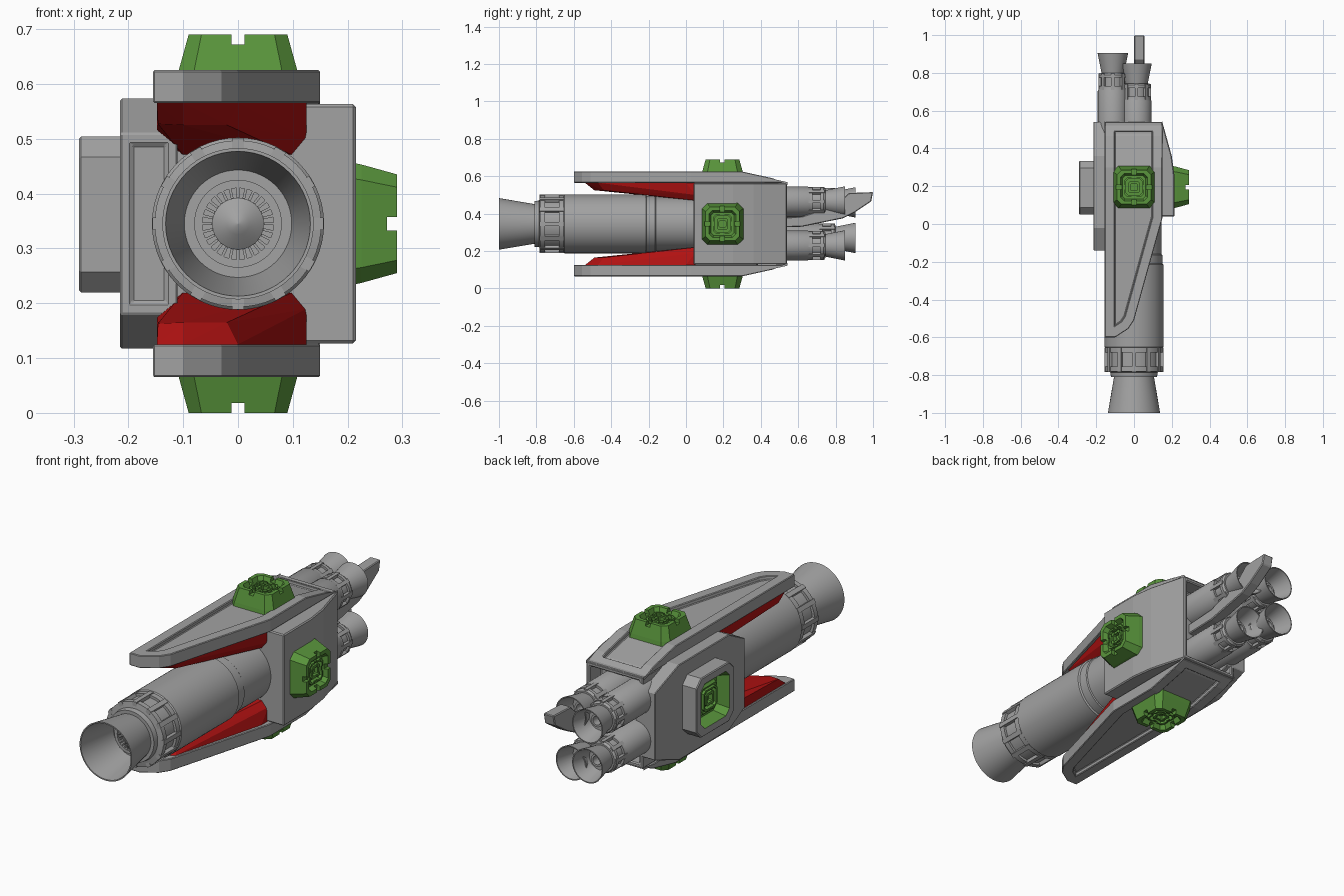
import bpy, bmesh, math
from mathutils import Matrix, Vector

if "Cube" in bpy.data.objects:
    bpy.data.objects.remove(bpy.data.objects["Cube"])

MID = 0.345      # height of the symmetry plane; parts are built around it


def material(name, rgb):
    m = bpy.data.materials.new(name)
    m.use_nodes = True
    m.diffuse_color = (*rgb, 1)
    m.node_tree.nodes["Principled BSDF"].inputs["Base Color"].default_value = (*rgb, 1)
    return m


GREY = material("hull grey", (0.36, 0.36, 0.36))
GREEN = material("connector green", (0.1, 0.3, 0.045))
RED = material("wedge red", (0.45, 0.006, 0.006))


def add_object(name, mesh, mat):
    ob = bpy.data.objects.new(name, mesh)
    bpy.context.collection.objects.link(ob)
    ob.location.z = MID
    if not mesh.materials:
        mesh.materials.append(mat)
    return ob


def finish(name, bm, mat, bevel=0, mirror=False, smooth=False):
    bmesh.ops.recalc_face_normals(bm, faces=bm.faces)
    mesh = bpy.data.meshes.new(name)
    bm.to_mesh(mesh)
    bm.free()
    if smooth:
        mesh.shade_smooth()
        mesh.set_sharp_from_angle(angle=math.radians(30))
    ob = add_object(name, mesh, mat)
    if bevel:
        mod = ob.modifiers.new("edge bevel", 'BEVEL')
        mod.width, mod.segments = bevel, 1
        mod.limit_method, mod.angle_limit = 'ANGLE', math.radians(40)
    if mirror:
        mod = ob.modifiers.new("mirror", 'MIRROR')
        mod.use_axis = (False, False, True)
    return ob


def loft(bm, loops):
    """Skin a list of equal point loops and cap both ends."""
    rings = [[bm.verts.new(p) for p in loop] for loop in loops]
    for a, b in zip(rings, rings[1:]):
        for i in range(len(a)):
            j = (i + 1) % len(a)
            bm.faces.new((a[i], a[j], b[j], b[i]))
    bm.faces.new(rings[0][::-1])
    bm.faces.new(rings[-1])


def prism(points, lo, hi, axis):
    bm = bmesh.new()
    place = (lambda u, v, w: (u, v, w)) if axis == 'Z' else (lambda u, v, w: (w, u, v))
    loft(bm, [[place(u, v, w) for u, v in points] for w in (lo, hi)])
    bmesh.ops.recalc_face_normals(bm, faces=bm.faces)
    return bm


def lathe(bm, profile, x=0, z=0, n=40):
    turn = [2 * math.pi * i / n for i in range(n)]
    loft(bm, [[(x + r * math.cos(t), y, z + r * math.sin(t)) for t in turn]
              for y, r in profile])


def ribs(bm, count, r, size, y, x=0, z=0):
    """Small blocks set around a y axis."""
    for i in range(count):
        mat = (Matrix.Translation((x, y, z)) @ Matrix.Rotation(2 * math.pi * i / count, 4, 'Y')
               @ Matrix.Translation((0, 0, r)) @ Matrix.Diagonal((*size, 1)))
        bmesh.ops.create_cube(bm, size=1, matrix=mat)


def recess(bm, face, border, depth):
    bmesh.ops.inset_region(bm, faces=[face], thickness=border, use_even_offset=True)
    bmesh.ops.inset_region(bm, faces=[face], thickness=0.003, depth=-depth)


# Main hull with an open rear bay
bm = prism([(-.15, .04), (.215, .04), (.215, .25), (.2, .36), (.15, .54), (-.15, .54)],
           -.218, .218, 'Z')
recess(bm, max(bm.faces, key=lambda f: f.normal.y), .02, .08)
finish("main_hull", bm, GREY, bevel=.005)

# Left cheek plate, chamfered in side profile
half = [(-.14, .165), (-.02, .228), (.36, .228), (.54, .16)]
bm = prism(half + [(y, -z) for y, z in reversed(half)], -.215, -.11, 'X')
recess(bm, min(bm.faces, key=lambda f: f.normal.y), .02, .006)
finish("cheek_plate", bm, GREY, bevel=.006)

# Long pointed armour plates with a sunken panel, top and bottom
bm = prism([(-.155, -.6), (-.1, -.6), (-.03, -.555), (.0, -.51), (.15, .03),
            (.15, .54), (-.155, .54)], .22, .28, 'Z')
recess(bm, max(bm.faces, key=lambda f: f.normal.z), .052, .018)
for y in (.3, .465):
    bmesh.ops.bisect_plane(bm, geom=bm.verts[:] + bm.edges[:] + bm.faces[:],
                           plane_co=(0, y, 0), plane_no=(0, 1, 0))
for v in bm.verts:
    if v.co.z > .23:
        v.co.z -= max(0, v.co.y - .3) * .22 + max(0, v.co.y - .465) * .2
finish("armour_plates", bm, GREY, bevel=.005, mirror=True)

# Red wedges between the plates and the barrel
bm = bmesh.new()
for p in [(-.148, -.54, .22), (-.1, -.54, .22), (0, -.47, .22), (.125, 0, .22),
          (.125, .05, .22), (-.148, .05, .22), (-.146, -.49, .182), (-.1, -.49, .18),
          (-.02, -.44, .18), (-.148, .05, .165), (-.1, .05, .125), (.1, .05, .125),
          (.125, .05, .155)]:
    bm.verts.new(p)
bmesh.ops.convex_hull(bm, input=bm.verts)
bmesh.ops.dissolve_limit(bm, angle_limit=.03, verts=bm.verts[:], edges=bm.edges[:])
finish("red_wedges", bm, RED, mirror=True)

# Main barrel with flared muzzle and stepped bore
bm = bmesh.new()
lathe(bm, [(-.84, .001), (-.83, .02), (-.81, .047), (-.78, .047), (-.78, .065),
           (-.82, .065), (-.82, .08), (-.8, .08), (-.8, .098), (-1, .132), (-1, .138),
           (-.81, .106), (-.81, .122), (-.785, .125), (-.78, .152), (-.755, .152),
           (-.755, .14), (-.68, .14), (-.68, .152), (-.655, .152), (-.65, .157),
           (-.215, .157), (-.21, .15), (-.165, .15), (-.16, .146), (.1, .146),
           (.1, .001)], n=56)
ribs(bm, 12, .146, (.022, .13, .02), -.718)
ribs(bm, 28, .056, (.005, .035, .018), -.8)
finish("main_barrel", bm, GREY, smooth=True)


# Rear thrusters
def thruster(name, x, z, end):
    bm = bmesh.new()
    steps = [(-.12, .001), (-.12, .02), (-.07, .02), (-.07, .03), (-.09, .03), (-.09, .052),
             (0, .076), (0, .081), (-.105, .06), (-.105, .068), (-.115, .075), (-.13, .075),
             (-.13, .064), (-.175, .064), (-.175, .075), (-.19, .075), (-.2, .08)]
    lathe(bm, [(end + y, r) for y, r in steps] + [(.42, .08), (.42, .001)], x, z, 32)
    ribs(bm, 8, .07, (.018, .085, .014), end - .152, x, z)
    finish(name, bm, GREY, smooth=True)


thruster("thruster_upper_right", -.112, .115, .905)
thruster("thruster_upper_left", .013, .12, .85)
thruster("thruster_lower_right", -.112, -.075, .905)
thruster("thruster_lower_left", .013, -.115, .85)

# Rear fin between the thrusters
bm = prism([(.45, -.02), (.62, -.015), (.84, .03), (.9, .06), (.99, .12), (1, .17), (.87, .165),
            (.8, .1), (.62, .04), (.45, .03)], 0, .055, 'X')
finish("rear_fin", bm, GREY, bevel=.004)


def octagon(h, w):
    c = h * .74
    return [(a * h, b * c, w) if k else (a * c, b * h, w) for a, b, k in
            [(1, -1, 1), (1, 1, 1), (1, 1, 0), (-1, 1, 0),
             (-1, 1, 1), (-1, -1, 1), (-1, -1, 0), (1, -1, 0)]]


def stepped(steps):
    bm = bmesh.new()
    loft(bm, [octagon(h, w) for h, w in steps])
    return bm


# Green connector: stepped octagon with a cross of notches cut through it
core = [(.05, .04), (.05, .053), (.042, .053), (.042, .03), (.03, .03), (.03, .05),
        (.018, .05), (.018, .03)]
top = finish("top_connector", stepped([(.112, -.02), (.108, 0), (.09, .065), (.072, .065),
                                       (.062, .04)] + core), GREEN)
for name, size in (("notch_x", (.4, .024, .06)), ("notch_y", (.024, .4, .06))):
    bm = bmesh.new()
    bmesh.ops.create_cube(bm, size=1, matrix=Matrix.Translation((0, 0, .077))
                          @ Matrix.Diagonal((*size, 1)))
    cutter = finish(name, bm, GREEN)
    mod = top.modifiers.new(name, 'BOOLEAN')
    mod.operation, mod.object, mod.solver = 'DIFFERENCE', cutter, 'EXACT'
bpy.context.view_layer.update()
cut = bpy.data.meshes.new_from_object(top.evaluated_get(bpy.context.evaluated_depsgraph_get()))
top.modifiers.clear()
top.data = cut
for name in ("notch_x", "notch_y"):
    bpy.data.objects.remove(bpy.data.objects[name])

top.location = (0, .195, MID + .28)
bottom = add_object("bottom_connector", cut, GREEN)
bottom.location = (0, .195, MID - .28)
bottom.rotation_euler.x = math.pi
side = add_object("left_connector", cut, GREEN)
side.location = (.225, .195, MID)
side.rotation_euler.y = math.pi / 2

# Grey socket on the right side with a green stepped well
frame = stepped([(.142, -.01), (.142, .074), (.138, .078), (.107, .078), (.09, .02)])
for f in frame.faces:
    middle = f.calc_center_median()
    f.material_index = int(max(abs(middle.x), abs(middle.y)) < .1 and middle.z > .01)
socket = finish("right_socket", frame, GREY)
socket.data.materials.append(GREEN)
plug = finish("socket_plug", stepped([(.07, .015), (.07, .035), (.06, .045)] + core), GREEN)
for ob in (socket, plug):
    ob.location = (-.212, .192, MID + .017)
    ob.rotation_euler.y = -math.pi / 2
